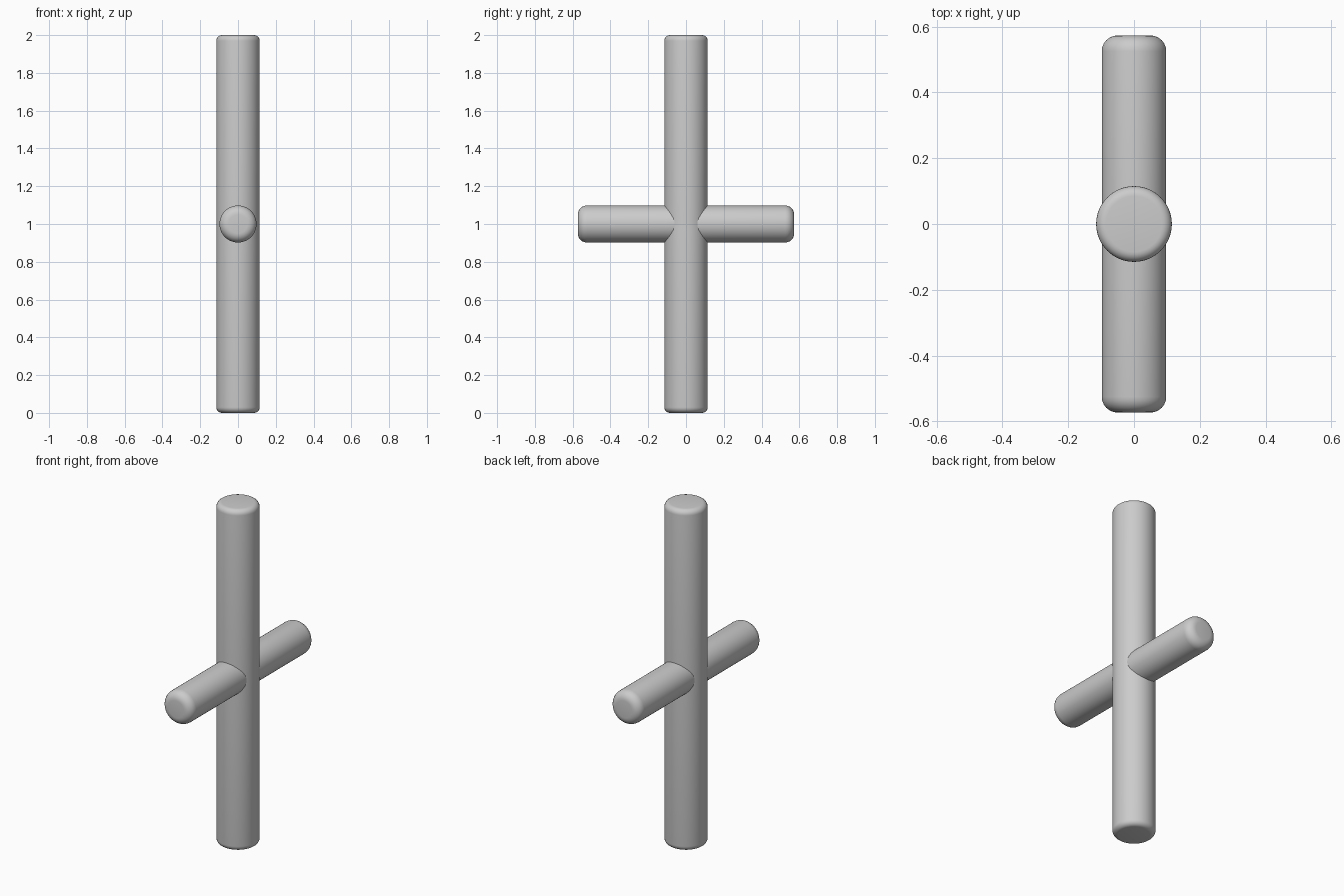
import bpy
import math

if "Cube" in bpy.data.objects:
    bpy.data.objects.remove(bpy.data.objects["Cube"])

grey = bpy.data.materials.new("plain_grey")
grey.diffuse_color = (0.6, 0.6, 0.6, 1)
grey.use_nodes = True
grey.node_tree.nodes["Principled BSDF"].inputs["Base Color"].default_value = grey.diffuse_color


def rounded_rod(name, radius, length, bevel, location, rotation):
    """Cylinder with rounded end rims."""
    bpy.ops.mesh.primitive_cylinder_add(
        vertices=64, radius=radius, depth=length,
        location=location, rotation=rotation)
    rod = bpy.context.object
    rod.name = name
    rod.data.materials.append(grey)
    mod = rod.modifiers.new("rounded_rims", 'BEVEL')
    mod.width = bevel
    mod.segments = 6
    mod.limit_method = 'ANGLE'
    mod.angle_limit = math.radians(40)
    bpy.ops.object.modifier_apply(modifier=mod.name)
    bpy.ops.object.shade_smooth_by_angle(angle=math.radians(30))
    return rod


# Tall upright post
rounded_rod("upright_post", 0.115, 2.0, 0.03, (0, 0, 1), (0, 0, 0))

# Thinner bar passing through the middle, front to back
rounded_rod("cross_bar", 0.098, 1.146, 0.048, (0, 0, 1), (math.pi / 2, 0, 0))
